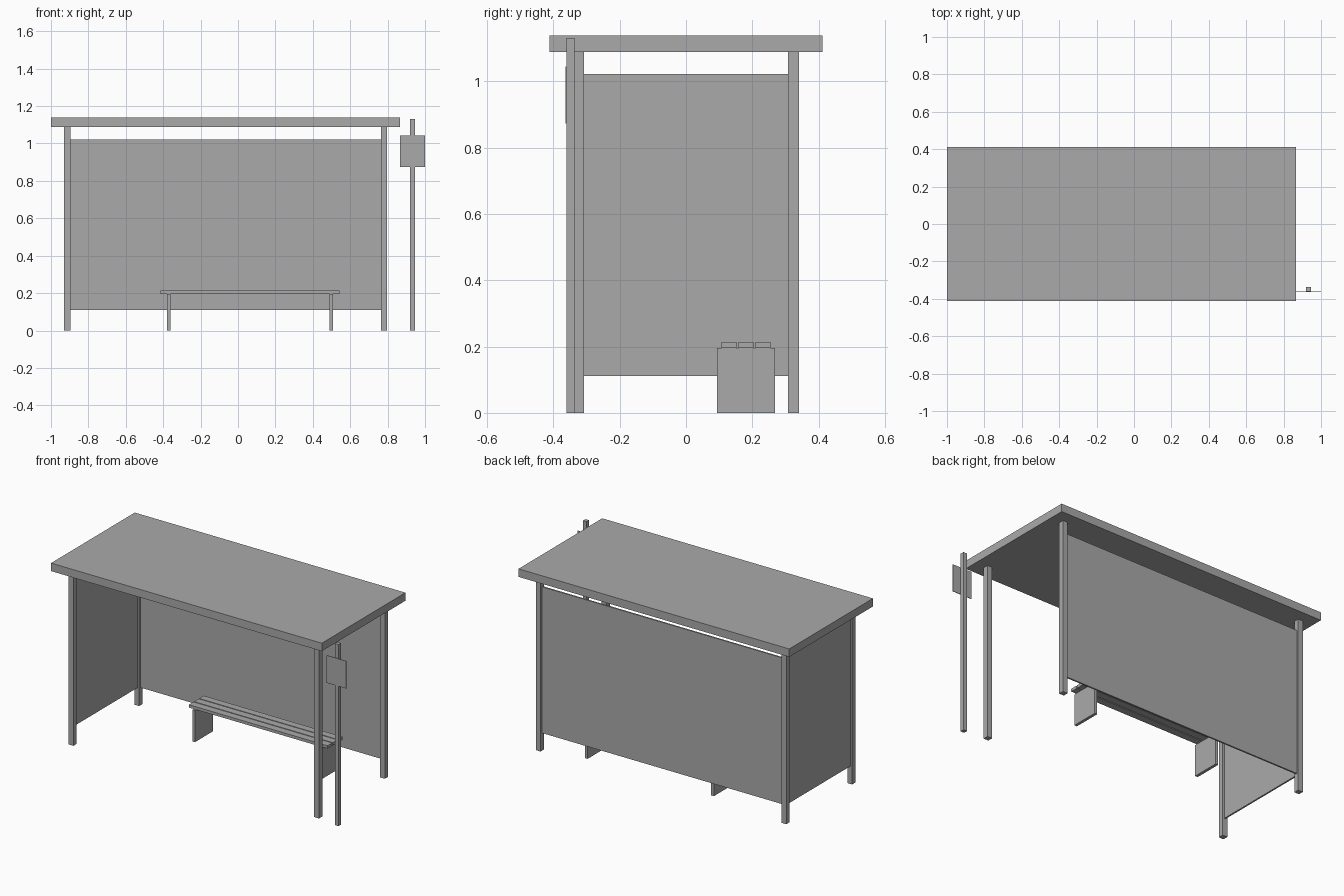
import bpy

cube = bpy.data.objects.get("Cube")
if cube:
    bpy.data.objects.remove(cube, do_unlink=True)

grey = bpy.data.materials.new("plain grey")
grey.use_nodes = True
colour = (0.4, 0.4, 0.4, 1)
grey.diffuse_color = colour
grey.node_tree.nodes["Principled BSDF"].inputs["Base Color"].default_value = colour


def box(name, x, y, z):
    """Box spanning the given (low, high) range on each axis."""
    spans = (x, y, z)
    bpy.ops.mesh.primitive_cube_add(size=1, location=[(a + b) / 2 for a, b in spans])
    ob = bpy.context.object
    ob.name = name
    ob.scale = [b - a for a, b in spans]
    bpy.ops.object.transform_apply(location=False, rotation=False, scale=True)
    ob.data.materials.append(grey)
    return ob


def around(centre, width):
    return (centre - width / 2, centre + width / 2)


LEFT, RIGHT, DEPTH = 0.78, -0.913, 0.324
POST, PANEL = 0.033, 0.01
ROOF_BASE = 1.088
inner = POST / 2

# Roof slab
box("roof", (-1, 0.866), (-0.412, 0.412), (ROOF_BASE, 1.138))

# Four corner posts
for side, x in (("left", LEFT), ("right", RIGHT)):
    for end, y in (("front", -DEPTH), ("back", DEPTH)):
        box(f"{end}_{side}_post", around(x, POST), around(y, POST), (0, ROOF_BASE))

# Back wall and the single end wall, set between the posts
wall_z = (0.111, 1.022)
box("back_panel", (RIGHT + inner, LEFT - inner), around(DEPTH, PANEL), wall_z)
box("right_panel", around(RIGHT, PANEL), (-DEPTH + inner, DEPTH - inner), wall_z)

# Bench: two slab legs and three slats
BENCH_X, BENCH_Y, SEAT = 0.064, 0.181, 0.196
for side, sign in (("left", 1), ("right", -1)):
    box(f"bench_{side}_leg", around(BENCH_X + sign * 0.435, 0.018),
        around(BENCH_Y, 0.175), (0, SEAT))
for i in range(3):
    box(f"bench_slat_{i + 1}", around(BENCH_X, 0.956),
        around(BENCH_Y + (i - 1) * 0.051, 0.045), (SEAT, 0.214))

# Stop sign post and plate
box("sign_post", around(0.933, 0.025), (-0.361, -0.336), (0, 1.131))
box("sign_plate", around(0.933, 0.134), (-0.364, -0.361), (0.873, 1.044))
